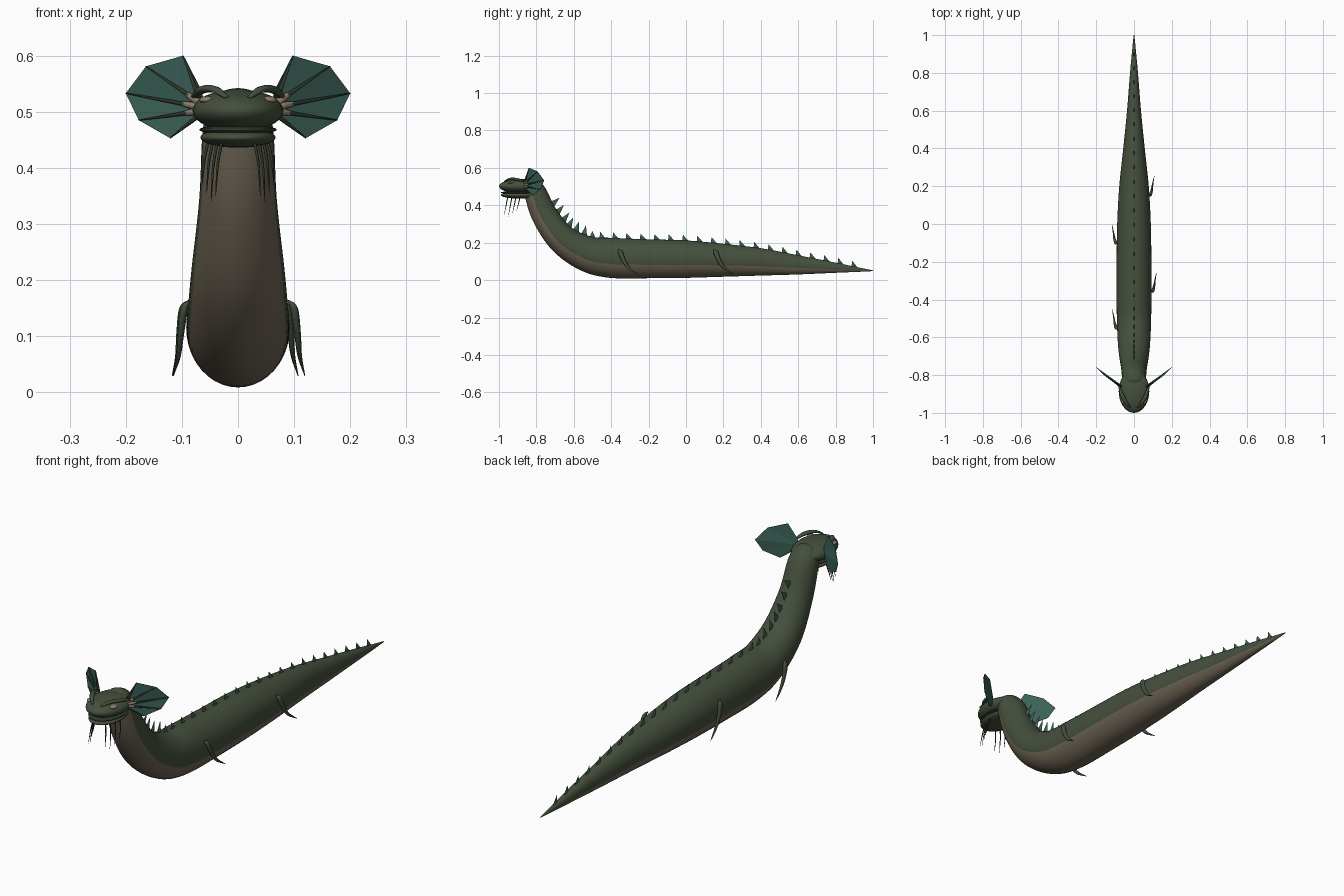
import bpy, bmesh, math
from mathutils import Vector

if "Cube" in bpy.data.objects:
    bpy.data.objects.remove(bpy.data.objects["Cube"], do_unlink=True)


def material(name, rgb):
    m = bpy.data.materials.new(name)
    m.use_nodes = True
    m.diffuse_color = (*rgb, 1)
    m.node_tree.nodes["Principled BSDF"].inputs["Base Color"].default_value = (*rgb, 1)
    return m


GREEN = material("moss green", (0.06, 0.08, 0.047))
BELLY = material("belly tan", (0.155, 0.127, 0.09))
TEAL = material("fin teal", (0.045, 0.125, 0.1))
DARK = material("dark green", (0.028, 0.04, 0.025))
PALE = material("pale tan", (0.27, 0.21, 0.15))


def finish(name, bm, mats, smooth=True):
    bmesh.ops.recalc_face_normals(bm, faces=bm.faces[:])
    me = bpy.data.meshes.new(name)
    bm.to_mesh(me)
    bm.free()
    for m in mats:
        me.materials.append(m)
    for p in me.polygons:
        p.use_smooth = smooth
    ob = bpy.data.objects.new(name, me)
    bpy.context.scene.collection.objects.link(ob)
    return ob


def spline(pts, steps):
    """Catmull-Rom through tuples of any length."""
    p = [Vector(q) for q in pts]
    p = [2 * p[0] - p[1]] + p + [2 * p[-1] - p[-2]]
    out = []
    for i in range(1, len(p) - 2):
        a, b, c, d = p[i - 1:i + 3]
        for k in range(steps):
            t = k / steps
            out.append(0.5 * (2 * b + (c - a) * t + (2 * a - 5 * b + 4 * c - d) * t * t
                              + (3 * b - a - 3 * c + d) * t ** 3))
    return out + [p[-2]]


def frames(path, side):
    """Centre, side and up vectors along a path."""
    out = []
    for i, c in enumerate(path):
        t = (path[min(i + 1, len(path) - 1)] - path[max(i - 1, 0)]).normalized()
        up = Vector(side).cross(t).normalized()
        out.append((c, t.cross(up), up, t))
    return out


def loft(name, path, radii, mats, side=(1, 0, 0), sides=8, under=None):
    bm = bmesh.new()
    rings = []
    for (c, s, u, t), (rs, ru) in zip(frames(path, side), radii):
        rings.append([bm.verts.new(c + s * rs * math.cos(a) + u * ru * math.sin(a))
                      for a in (2 * math.pi * k / sides for k in range(sides))])
    for r, q in zip(rings, rings[1:]):
        for k in range(sides):
            f = bm.faces.new((r[k], r[(k + 1) % sides], q[(k + 1) % sides], q[k]))
            if under is not None and math.sin(2 * math.pi * (k + 0.5) / sides) < under:
                f.material_index = 1
    bm.faces.new(rings[0])
    bm.faces.new(rings[-1])
    return finish(name, bm, mats)


def tube(name, pts, mat, side=(1, 0, 0), steps=5, sides=8):
    """Points are x, y, z, side radius, up radius."""
    big = [Vector(p) for p in pts]
    xyz = spline([p[:3] for p in big], steps)
    rad = [(max(r.x, 0.0005), max(r.y, 0.0005)) for r in spline([p[3:] for p in big], steps)]
    return loft(name, xyz, rad, [mat], side, sides)


def ball(name, centre, size, mat):
    bm = bmesh.new()
    bmesh.ops.create_uvsphere(bm, u_segments=32, v_segments=16, radius=1)
    for v in bm.verts:
        v.co = Vector(centre) + Vector(a * b for a, b in zip(v.co, size))
    return finish(name, bm, [mat])


# Body: y, z, half width, half depth from head to tail
BODY = [(-.85, .528, .02, .012), (-.835, .512, .05, .042), (-.805, .465, .063, .06),
        (-.755, .345, .069, .07), (-.66, .218, .083, .08), (-.53, .141, .09, .095),
        (-.4, .119, .092, .107), (-.2, .114, .092, .104), (0, .112, .089, .1),
        (.2, .106, .078, .088), (.4, .097, .057, .073), (.6, .081, .037, .051),
        (.8, .066, .021, .027), (.92, .056, .01, .012), (1, .05, .002, .002)]
spine = spline([(0, y, z) for y, z, w, d in BODY], 6)
girth = [(r.x, r.y) for r in spline([b[2:] for b in BODY], 6)]
loft("body", spine, girth, [GREEN, BELLY], sides=40, under=-0.3)

# Dorsal spikes, evenly spaced along the back, leaning to the head
travel, wait = 0.0, 0.17
back = frames(spine, (1, 0, 0))
bm = bmesh.new()
for i in range(1, len(back)):
    seg = (spine[i] - spine[i - 1]).length
    while travel + seg >= wait and spine[i].y < 0.93:
        f = (wait - travel) / seg
        c, s, u, t = back[i]
        depth = girth[i - 1][1] * (1 - f) + girth[i][1] * f
        root = spine[i - 1].lerp(c, f) + u * (depth - 0.006)
        h = 0.052 if c.y < -0.55 else 0.036
        base = [bm.verts.new(root + t * a + s * b)
                for a, b in ((-.016, 0), (0, .004), (.02, 0), (0, -.004))]
        tip = bm.verts.new(root + u * h - t * 0.014)
        for k in range(4):
            bm.faces.new((base[k], base[(k + 1) % 4], tip))
        bm.faces.new(base)
        wait += 0.058 if c.y < -0.55 else 0.0755
    travel += seg
finish("dorsal_spikes", bm, [TEAL], smooth=False)

# Head
ball("skull", (0, -.885, .502), (.081, .115, .038), GREEN)
ball("mouth_line", (0, -.89, .468), (.069, .1, .009), DARK)
ball("lower_jaw", (0, -.89, .454), (.067, .1, .018), GREEN)

TIPS = [(.098, -.84, .6), (.164, -.795, .581), (.2, -.76, .533),
        (.177, -.78, .485), (.121, -.82, .453)]
for sx, label in ((1, "left"), (-1, "right")):
    def flip(p):
        return (sx * p[0], *p[1:])

    ball(label + "_eye", flip((.054, -.934, .521)), (.015, .018, .007), PALE)
    tube(label + "_brow", [flip(p) for p in (
        (.02, -.972, .526, .004, .003), (.042, -.945, .54, .009, .006),
        (.064, -.905, .539, .01, .007), (.08, -.855, .527, .004, .004))], GREEN)

    # Ear fin: webbing, ribs and pale rib roots
    bm = bmesh.new()
    hub = bm.verts.new(flip((.06, -.86, .51)))
    rim = [bm.verts.new(flip(p)) for p in [(.066, -.86, .537)] + TIPS + [(.075, -.855, .487)]]
    for a, b in zip(rim, rim[1:]):
        bm.faces.new((hub, a, b))
    web = finish(label + "_ear_web", bm, [TEAL], smooth=False)
    web.modifiers.new("thickness", "SOLIDIFY").thickness = 0.002
    for i, tip in enumerate(TIPS):
        root = Vector((.07, -.862, .525 - .008 * i))
        end = Vector(tip)
        mid = root.lerp(end, .3)
        tube(f"{label}_ear_rib_{i + 1}", [flip((*root, .005, .005)), flip((*mid, .004, .004)),
             flip((*end, .001, .001))], DARK, side=(0, 1, 0), steps=2, sides=6)
        if 0 < i < 4:
            tube(f"{label}_rib_root_{i + 1}", [flip((*root, .007, .007)),
                 flip((*root.lerp(end, .2), .004, .005)), flip((*root.lerp(end, .3), .001, .001))],
                 PALE, side=(0, 1, 0), steps=2)

    # Whiskers hanging from the jaw
    for i in range(4):
        x, y = .032 + .008 * i, -.952 + .022 * i
        drop = (.09, .1, .085, .07)[i]
        tube(f"{label}_whisker_{i + 1}", [flip((x - .004, y, .452, .003, .003)),
             flip((x + .004, y - .008, .44 - drop * .35, .0025, .0025)),
             flip((x + .008, y - .02, .44 - drop, .0006, .0006))], DARK, sides=5)

# Small curved side fins, staggered left and right
for sx, y, x, label in ((1, -.355, .092, "left_front"), (1, .155, .08, "left_rear"),
                        (-1, -.55, .088, "right_front"), (-1, -.1, .09, "right_rear")):
    tube(label + "_side_fin", [
        (sx * (x - .002), y - .005, .163, .003, .002), (sx * (x + .008), y + .004, .148, .013, .007),
        (sx * (x + .014), y + .022, .105, .011, .006), (sx * (x + .018), y + .05, .065, .007, .004),
        (sx * (x + .027), y + .098, .03, .0008, .0008)], GREEN, side=(0, 1, 0))
